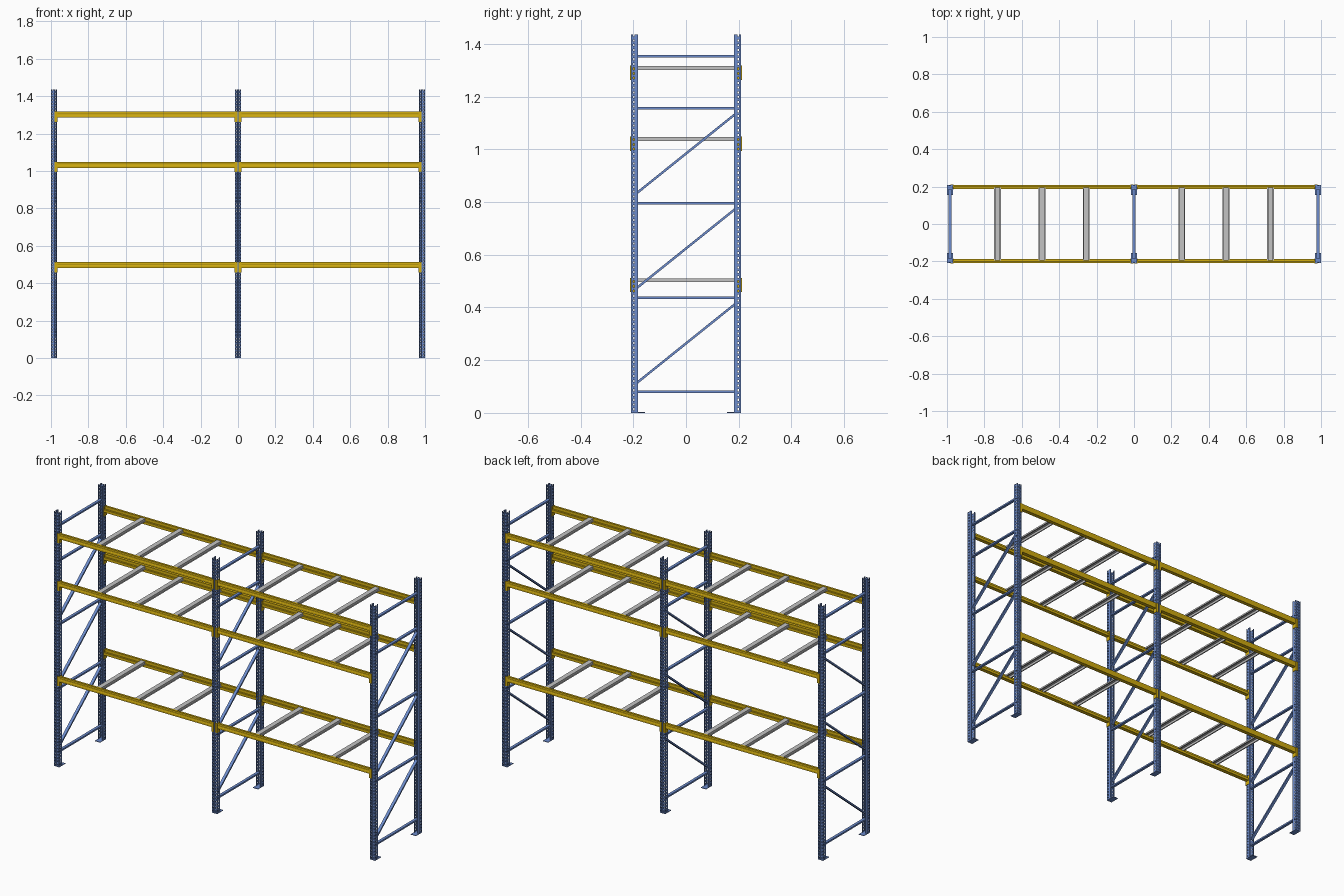
import bpy, bmesh
from mathutils import Vector

cube = bpy.data.objects.get("Cube")
if cube:
    bpy.data.objects.remove(cube, do_unlink=True)


def material(name, rgb):
    m = bpy.data.materials.new(name)
    m.use_nodes = True
    m.diffuse_color = (*rgb, 1)
    m.node_tree.nodes["Principled BSDF"].inputs["Base Color"].default_value = (*rgb, 1)
    return m


BLUE = material("blue paint", (0.15, 0.26, 0.6))
YELLOW = material("yellow paint", (0.65, 0.42, 0.005))
GREY = material("galvanised grey", (0.55, 0.55, 0.55))

X, Y, Z = Vector((1, 0, 0)), Vector((0, 1, 0)), Vector((0, 0, 1))
POST_X = (-0.9845, 0, 0.9845)
SIDES = (-1, 1)
HALF = 0.0155          # half width of a post
OUTER = 0.209          # outer face of the posts and beams
HEIGHT = 1.435
LEVELS = (0.512, 1.048, 1.317)


def finish(bm, name, mat):
    bmesh.ops.recalc_face_normals(bm, faces=bm.faces)
    mesh = bpy.data.meshes.new(name)
    bm.to_mesh(mesh)
    bm.free()
    mesh.materials.append(mat)
    ob = bpy.data.objects.new(name, mesh)
    bpy.context.collection.objects.link(ob)
    return ob


def prism(name, section, start, end, u, v, mat):
    """Sweep a closed section, given in the axes u and v, from start to end."""
    bm = bmesh.new()
    face = bm.faces.new([bm.verts.new(Vector(start) + u * a + v * b) for a, b in section])
    swept = bmesh.ops.extrude_face_region(bm, geom=[face], use_keep_orig=True)
    verts = [g for g in swept["geom"] if isinstance(g, bmesh.types.BMVert)]
    bmesh.ops.translate(bm, verts=verts, vec=Vector(end) - Vector(start))
    return finish(bm, name, mat)


def box(name, lo, hi, mat):
    (x0, y0, z0), (x1, y1, z1) = lo, hi
    section = [(x0, y0), (x1, y0), (x1, y1), (x0, y1)]
    return prism(name, section, (0, 0, z0), (0, 0, z1), X, Y, mat)


def post(x, s):
    """Folded open channel with slots in the outer web and holes in the sides."""
    half = [(-0.009, 0.027), (-0.0148, 0.027), (-0.0148, 0.014), (-0.0148, 0.008),
            (-0.0148, 0.0008), (-0.011, 0.0008), (-0.006, 0.0008), (-0.004, 0.004)]
    section = half + [(-a, d) for a, d in reversed(half)]
    last = len(section) - 2
    holes = {2, 5, last - 2, last - 5}
    count = 80
    pitch = HEIGHT / count
    heights = [i * pitch + h for i in range(count) for h in (0, 0.01)] + [HEIGHT]
    bm = bmesh.new()
    rows = [[bm.verts.new((x + a, s * (OUTER - d), z)) for a, d in section] for z in heights]
    for r in range(len(rows) - 1):
        for c in range(last + 1):
            if r % 2 and c in holes:
                continue
            bm.faces.new((rows[r][c], rows[r][c + 1], rows[r + 1][c + 1], rows[r + 1][c]))
    ob = finish(bm, "post", BLUE)
    wall = ob.modifiers.new("wall", "SOLIDIFY")
    wall.thickness = 0.0015
    wall.offset = 0


def brace(name, x, y0, z0, y1, z1):
    a, b = Vector((x, y0, z0)), Vector((x, y1, z1))
    across = (b - a).normalized().cross(X)
    w, t = 0.008, 0.0045
    prism(name, [(-w, -t), (w, -t), (w, t), (-w, t)], a, b, X, across, BLUE)


# Upright frames: posts, foot plates, level and sloping braces
for x in POST_X:
    for s in SIDES:
        post(x, s)
        ya, yb = sorted((s * 0.155, s * OUTER))
        box("foot_plate", (x - 0.0165, ya, 0), (x + 0.0165, yb, 0.003), BLUE)
    for z in (0.08, 0.437, 0.795, 1.155, 1.353):
        brace("level_brace", x, -0.188, z, 0.188, z)
    for z in (0.115, 0.475, 0.835):
        brace("sloping_brace", x, -0.185, z, 0.185, z + 0.297)

# Stepped beam section: distance from the outer face, height from the top
BEAM = [(0, 0), (0.012, 0), (0.012, -0.016), (0.022, -0.016), (0.022, -0.031),
        (0, -0.031), (0, -0.021), (0.0015, -0.018), (0.0015, -0.012), (0, -0.009)]
# Hat-shaped support bar section
BAR = [(-0.0185, 0), (-0.0185, 0.0015), (-0.0135, 0.0015), (-0.0135, 0.014),
       (0.0135, 0.014), (0.0135, 0.0015), (0.0185, 0.0015), (0.0185, 0),
       (0.012, 0), (0.012, 0.0125), (-0.012, 0.0125), (-0.012, 0)]

for top in LEVELS:
    for left, right in zip(POST_X, POST_X[1:]):
        # Beams with an angled hook plate at each end
        for s in SIDES:
            prism("beam", BEAM, (left + HALF, s * OUTER, top),
                  (right - HALF, s * OUTER, top), -s * Y, Z, YELLOW)
            for x, d in ((left, 1), (right, -1)):
                xa, xb = sorted((x + d * 0.004, x + d * 0.0185))
                ya, yb = sorted((s * OUTER, s * 0.2115))
                box("hook_plate_front", (xa, ya, top - 0.054), (xb, yb, top), YELLOW)
                xa, xb = sorted((x + d * HALF, x + d * 0.0185))
                ya, yb = sorted((s * 0.185, s * OUTER))
                box("hook_plate_side", (xa, ya, top - 0.054), (xb, yb, top), YELLOW)
        # Support bars resting on the beam steps
        middle = (left + right) / 2
        for offset in (-0.237, 0, 0.237):
            x, z = middle + offset, top - 0.016
            prism("support_bar", BAR, (x, -0.196, z), (x, 0.196, z), X, Z, GREY)
